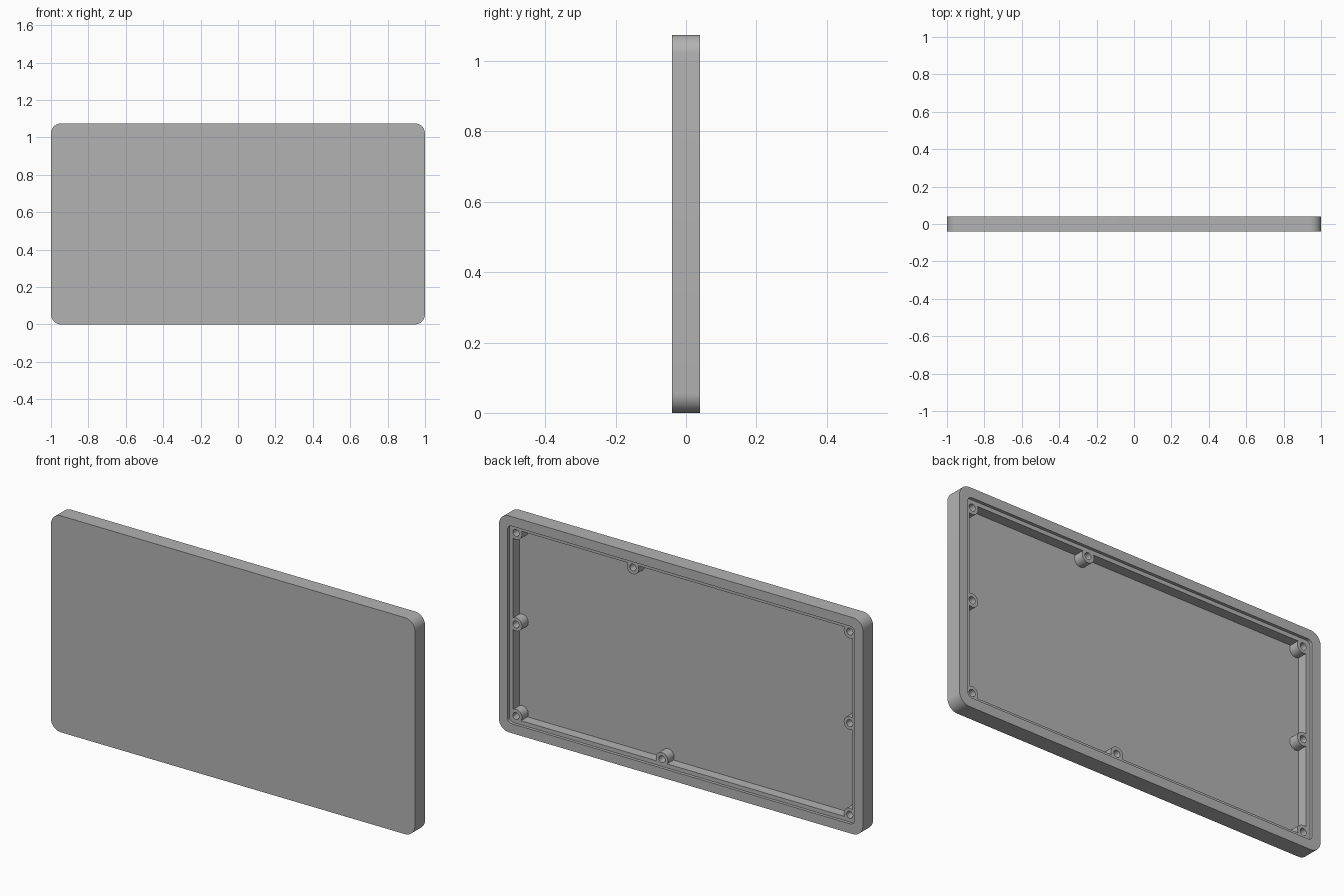
import bpy, bmesh, math

if "Cube" in bpy.data.objects:
    bpy.data.objects.remove(bpy.data.objects["Cube"])

W, H, D = 2.0, 1.075, 0.08          # width, height, depth
RIM, LEDGE = 0.047, 0.067           # inset of recess and pocket from the outer edge
BACK, LEDGE_Y, FLOOR_Y = D / 2, 0.025, -0.025
BOSS_R, HOLE_R, BOSS_IN = 0.033, 0.017, 0.083

grey = bpy.data.materials.new("grey")
grey.diffuse_color = (0.45, 0.45, 0.45, 1)
grey.use_nodes = True
grey.node_tree.nodes["Principled BSDF"].inputs["Base Color"].default_value = grey.diffuse_color


def prism(name, outline, y0, y1):
    """Extrude an x-z outline from y0 to y1."""
    bm = bmesh.new()
    face = bm.faces.new([bm.verts.new((x, y0, z)) for x, z in outline])
    out = bmesh.ops.extrude_face_region(bm, geom=[face])
    verts = [v for v in out["geom"] if isinstance(v, bmesh.types.BMVert)]
    bmesh.ops.translate(bm, verts=verts, vec=(0, y1 - y0, 0))
    bmesh.ops.recalc_face_normals(bm, faces=bm.faces)
    mesh = bpy.data.meshes.new(name)
    bm.to_mesh(mesh)
    bm.free()
    mesh.materials.append(grey)
    obj = bpy.data.objects.new(name, mesh)
    bpy.context.collection.objects.link(obj)
    return obj


def rounded_rect(inset, r, seg=10):
    pts = []
    cx, cz = W / 2 - inset - r, H / 2 - inset - r
    for q, (sx, sz) in enumerate([(1, 1), (-1, 1), (-1, -1), (1, -1)]):
        for i in range(seg + 1):
            a = math.pi / 2 * (q + i / seg)
            pts.append((sx * cx + r * math.cos(a), H / 2 + sz * cz + r * math.sin(a)))
    return pts


def circle(x, z, r, n=32):
    return [(x + r * math.cos(2 * math.pi * i / n), z + r * math.sin(2 * math.pi * i / n))
            for i in range(n)]


def combine(target, tool, operation):
    mod = target.modifiers.new(operation, 'BOOLEAN')
    mod.operation, mod.solver, mod.object = operation, 'EXACT', tool
    bpy.context.view_layer.objects.active = target
    bpy.ops.object.modifier_apply(modifier=mod.name)
    bpy.data.objects.remove(tool)


# Tray: rounded slab with a shallow lid recess and a deeper pocket, open at the back
tray = prism("cover_tray", rounded_rect(0, 0.055), -D / 2, BACK)
combine(tray, prism("recess_cutter", rounded_rect(RIM, 0.022), LEDGE_Y, BACK + 0.05), 'DIFFERENCE')
combine(tray, prism("pocket_cutter", rounded_rect(LEDGE, 0.008), FLOOR_Y, BACK + 0.05), 'DIFFERENCE')

# Screw bosses: corners, side middles, and one offset along top and bottom
bx, low, high = W / 2 - BOSS_IN, BOSS_IN, H - BOSS_IN
spots = [(s * bx, z) for s in (-1, 1) for z in (low, H / 2, high)]
spots += [(0.275, high), (0.115, low)]
for x, z in spots:
    combine(tray, prism("boss", circle(x, z, BOSS_R), FLOOR_Y - 0.005, LEDGE_Y), 'UNION')
for x, z in spots:
    combine(tray, prism("hole_cutter", circle(x, z, HOLE_R), FLOOR_Y + 0.005, BACK), 'DIFFERENCE')

bpy.ops.object.select_all(action='DESELECT')
tray.select_set(True)
bpy.context.view_layer.objects.active = tray
bpy.ops.object.shade_smooth_by_angle(angle=math.radians(30))
